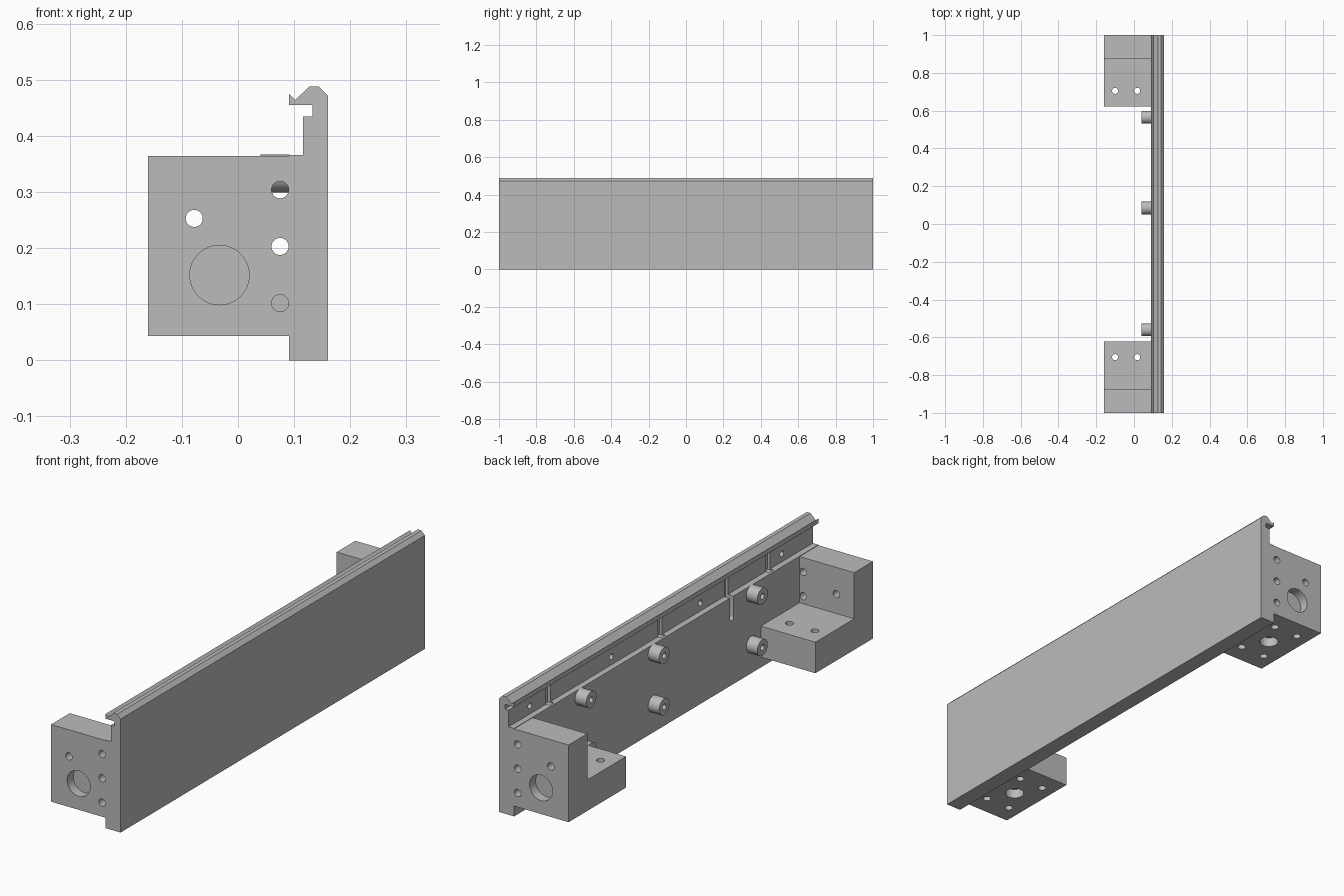
import bpy, bmesh, math

if "Cube" in bpy.data.objects:
    bpy.data.objects.remove(bpy.data.objects["Cube"], do_unlink=True)

GREY = (0.5, 0.5, 0.5, 1)
metal = bpy.data.materials.new("grey_metal")
metal.use_nodes = True
metal.diffuse_color = GREY
metal.node_tree.nodes["Principled BSDF"].inputs["Base Color"].default_value = GREY


def circle(u, v, r, n=32, start=0.0, sweep=2 * math.pi):
    return [(u + r * math.cos(start + sweep * i / n),
             v + r * math.sin(start + sweep * i / n)) for i in range(n)]


def rect(u0, u1, v0, v1):
    return [(u0, v0), (u1, v0), (u1, v1), (u0, v1)]


def prism(bm, pts, axis, lo, hi):
    """Extrude a closed outline along an axis."""
    def place(u, v, t):
        return {"X": (t, u, v), "Y": (u, t, v), "Z": (u, v, t)}[axis]
    a = [bm.verts.new(place(u, v, lo)) for u, v in pts]
    b = [bm.verts.new(place(u, v, hi)) for u, v in pts]
    bm.faces.new(a)
    bm.faces.new(b)
    for i in range(len(pts)):
        j = (i + 1) % len(pts)
        bm.faces.new((a[i], a[j], b[j], b[i]))


def build(name, solids):
    bm = bmesh.new()
    for solid in solids:
        prism(bm, *solid)
    bmesh.ops.recalc_face_normals(bm, faces=bm.faces)
    mesh = bpy.data.meshes.new(name)
    bm.to_mesh(mesh)
    bm.free()
    mesh.materials.append(metal)
    obj = bpy.data.objects.new(name, mesh)
    bpy.context.collection.objects.link(obj)
    return obj


def finish(obj, cuts):
    """Cut the holes, then shade round walls smooth."""
    cutter = build(obj.name + "_cutter", cuts)
    cutter.hide_render = True
    mod = obj.modifiers.new("holes", "BOOLEAN")
    mod.operation = "DIFFERENCE"
    mod.solver = "EXACT"
    mod.object = cutter
    bpy.ops.object.select_all(action="DESELECT")
    obj.select_set(True)
    bpy.context.view_layer.objects.active = obj
    bpy.ops.object.modifier_apply(modifier=mod.name)
    bpy.data.objects.remove(cutter, do_unlink=True)
    bpy.ops.object.shade_smooth_by_angle(angle=math.radians(30))


# Long plate with hooked top rail
profile = [(0.091, 0), (0.16, 0), (0.16, 0.472), (0.144, 0.488), (0.127, 0.488),
           (0.102, 0.464), (0.091, 0.475), (0.091, 0.455), (0.133, 0.455),
           (0.133, 0.435), (0.116, 0.435), (0.116, 0.366), (0.091, 0.366)]
plate = build("hooked_plate", [(profile, "Y", -1, 1)])

# Grooves, small screw holes and one long rounded slot on the inner side
cuts = [(rect(y - 0.014, y + 0.014, 0.362, 0.445), "X", 0.1, 0.128)
        for y in (0.74, 0.005, -0.705)]
cuts += [(circle(y, 0.4, 0.012, 20), "X", 0.1, 0.145)
         for y in (0.86, 0.325, -0.26, -0.796)]
slot = circle(-0.43, 0.28, 0.012, 12, math.pi, math.pi)
slot += [(-0.418, 0.28), (-0.418, 0.445), (-0.442, 0.445)]
cuts.append((slot, "X", 0.08, 0.128))
finish(plate, cuts)

# L-shaped end brackets
for side, s in (("front", -1), ("back", 1)):
    outline = [(s * y, z) for y, z in
               ((0.622, 0.043), (1, 0.043), (1, 0.364), (0.877, 0.364),
                (0.877, 0.172), (0.622, 0.172))]
    bracket = build(side + "_bracket", [(outline, "X", -0.16, 0.091)])
    # Holes through the upright, and blind holes in its outer face
    cuts = [(circle(x, z, 0.0152), "Y", s * 0.85, s * 1.02)
            for x, z in ((0.075, 0.304), (0.075, 0.203), (-0.078, 0.253))]
    cuts += [(circle(0.075, 0.102, 0.0152), "Y", s * 0.94, s * 1.02),
             (circle(-0.033, 0.152, 0.053, 48), "Y", s * 0.96, s * 1.02)]
    # Holes in the foot, and blind holes in its underside
    for x in (-0.1, 0.017):
        cuts.append((circle(x, s * 0.705, 0.016), "Z", 0.02, 0.2))
        cuts.append((circle(x, s * 0.917, 0.016), "Z", 0.02, 0.083))
    cuts.append((circle(-0.041, s * 0.81, 0.038, 48), "Z", 0.02, 0.083))
    finish(bracket, cuts)

# Round standoffs in two rows
for row, z in (("lower", 0.12), ("upper", 0.333)):
    for i, y in enumerate((-0.56, 0.085, 0.565)):
        pin = build(f"{row}_standoff_{i + 1}",
                    [(circle(y, z, 0.034), "X", 0.04, 0.092)])
        finish(pin, [(circle(y, z, 0.012, 20), "X", 0.03, 0.085)])
